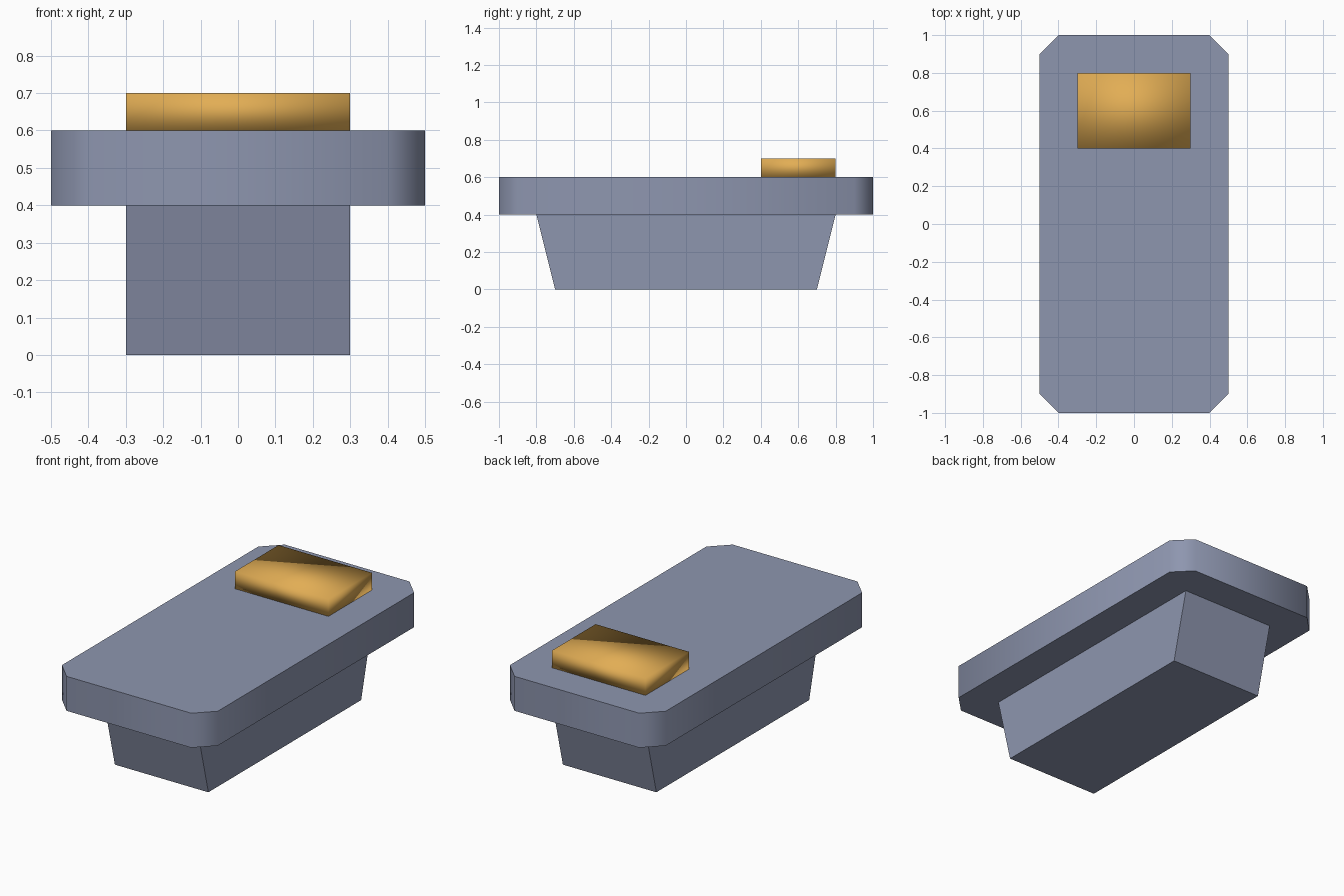
import bpy, math

if "Cube" in bpy.data.objects:
    bpy.data.objects.remove(bpy.data.objects["Cube"])


def material(name, rgb):
    m = bpy.data.materials.new(name)
    m.diffuse_color = (*rgb, 1.0)
    m.use_nodes = True
    m.node_tree.nodes["Principled BSDF"].inputs["Base Color"].default_value = m.diffuse_color
    return m


stone = material("blue grey stone", (0.27, 0.305, 0.43))
ochre = material("ochre cloth", (0.76, 0.42, 0.09))


def loft(name, bottom, top, z0, z1, mat, smooth_angle=None):
    """Closed prism between two matching outlines."""
    n = len(bottom)
    verts = [(x, y, z0) for x, y in bottom] + [(x, y, z1) for x, y in top]
    faces = [tuple(reversed(range(n))), tuple(range(n, 2 * n))]
    faces += [(i, (i + 1) % n, (i + 1) % n + n, i + n) for i in range(n)]
    mesh = bpy.data.meshes.new(name)
    mesh.from_pydata(verts, [], faces)
    mesh.materials.append(mat)
    obj = bpy.data.objects.new(name, mesh)
    bpy.context.collection.objects.link(obj)
    if smooth_angle:
        bpy.ops.object.select_all(action='DESELECT')
        obj.select_set(True)
        bpy.context.view_layer.objects.active = obj
        bpy.ops.object.shade_smooth_by_angle(angle=math.radians(smooth_angle))
    return obj


def rect(hx, y0, y1):
    return [(-hx, y0), (hx, y0), (hx, y1), (-hx, y1)]


# Tapered pedestal, narrower at the floor along y
loft("pedestal", rect(0.3, -0.7, 0.7), rect(0.3, -0.8, 0.8), 0.0, 0.4, stone)

# Slab with chamfered corners and softly shaded rim
c = 0.1
outline = [(-0.5 + c, -1), (0.5 - c, -1), (0.5, -1 + c), (0.5, 1 - c),
           (0.5 - c, 1), (-0.5 + c, 1), (-0.5, 1 - c), (-0.5, -1 + c)]
loft("slab", outline, outline, 0.4, 0.6, stone, 50)

# Headrest, smooth shaded all over
head = rect(0.3, 0.4, 0.8)
loft("headrest", head, head, 0.6, 0.7, ochre, 180)
